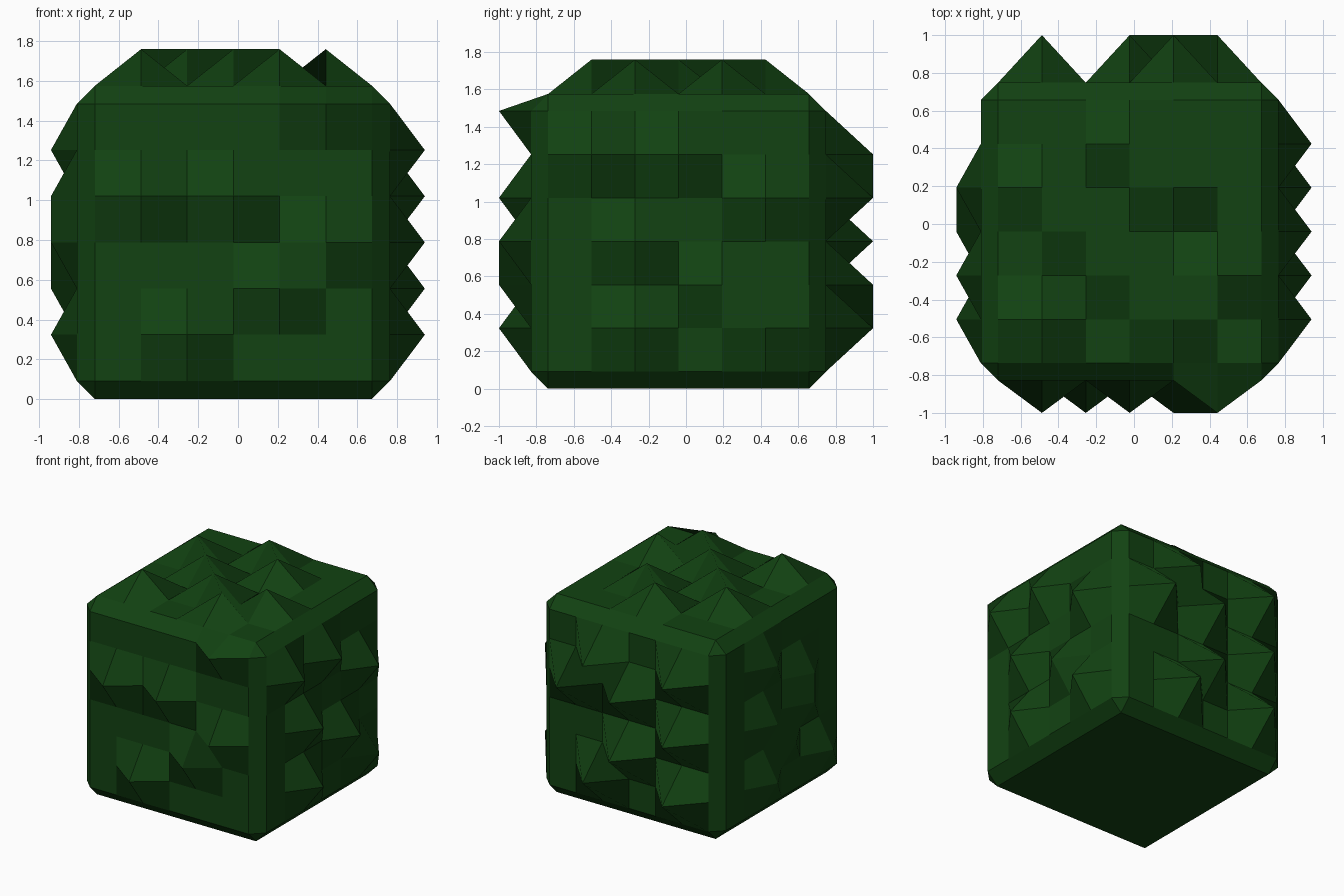
import bpy
import bmesh
from itertools import product
from mathutils import Vector

if "Cube" in bpy.data.objects:
    bpy.data.objects.remove(bpy.data.objects["Cube"], do_unlink=True)

CENTRE = Vector((-0.023, -0.04, 0.788))
FLAT = 0.697      # half width of each flat side
OUTER = 0.788     # half width of the whole block
X, Y, Z = Vector((1, 0, 0)), Vector((0, 1, 0)), Vector((0, 0, 1))

# Leaf peaks per side: right axis, up axis, outward axis, height, row-column codes
SIDES = [
    (X, Z, -Y, 0.172, "05 21 23 35 44 52"),
    (Y, Z, X, 0.175, "11 13 25 32 44 52 55"),
    (-X, Z, Y, 0.252, "12 15 21 23 35 43 52 55"),
    (-Y, Z, -X, 0.13, "12 24 32 34 43 52 55"),
    (X, Y, Z, 0.184, "13 21 24 32 43 45 51 54"),
    (X, -Y, -Z, 0, ""),
]

bm = bmesh.new()
grid = {}


def key(v):
    return tuple(round(a) for a in v)


def place(k):
    return CENTRE + Vector([OUTER * a / 4 if abs(a) == 4 else FLAT * a / 3 for a in k])


def face(points):
    bm.faces.new([grid[key(p)] for p in points])


# Six gridded sides with raised points
for u, v, n, height, codes in SIDES:
    peaks = codes.split()

    def at(r, c):
        return u * (c - 3) + v * (3 - r) + n * 4

    for r, c in product(range(7), repeat=2):
        k = key(at(r, c))
        lift = height if f"{r}{c}" in peaks else 0
        grid[k] = bm.verts.new(place(k) + n * lift)
    for r, c in product(range(6), repeat=2):
        corners = [at(r, c), at(r + 1, c), at(r + 1, c + 1), at(r, c + 1)]
        if n == Z:
            corners = corners[3:] + corners[:3]
        face(corners)

# Bevel strips along the twelve edges
for a, b, w in ((X, Y, Z), (Y, Z, X), (Z, X, Y)):
    for s, t in product((-1, 1), repeat=2):
        p, q = a * s * 4 + b * t * 3, a * s * 3 + b * t * 4
        for i in range(-3, 3):
            face([p + w * i, p + w * (i + 1), q + w * (i + 1), q + w * i])

# Corner triangles
for sx, sy, sz in product((-1, 1), repeat=3):
    corner = X * sx * 3 + Y * sy * 3 + Z * sz * 3
    face([corner + X * sx, corner + Y * sy, corner + Z * sz])

bmesh.ops.recalc_face_normals(bm, faces=bm.faces[:])
mesh = bpy.data.meshes.new("leafy_bush_block")
bm.to_mesh(mesh)
bm.free()

# Dark leaf colour
leaf = bpy.data.materials.new("dark_leaf_green")
leaf.use_nodes = True
colour = (0.006, 0.055, 0.006, 1)
leaf.diffuse_color = colour
leaf.node_tree.nodes["Principled BSDF"].inputs["Base Color"].default_value = colour
mesh.materials.append(leaf)

bush = bpy.data.objects.new("leafy_bush_block", mesh)
bpy.context.collection.objects.link(bush)
